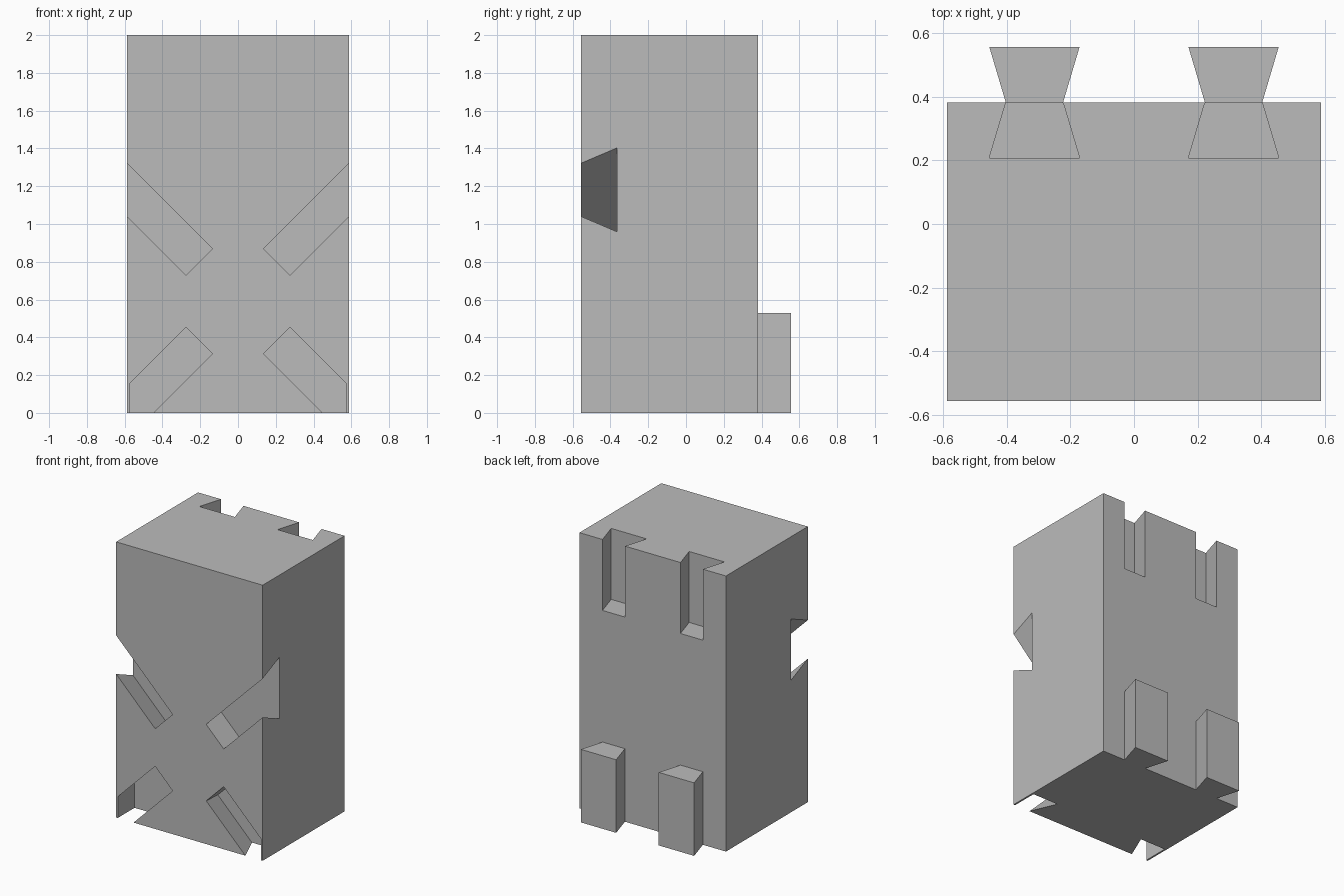
import bpy, bmesh
from mathutils import Vector

cube = bpy.data.objects.get("Cube")
if cube:
    bpy.data.objects.remove(cube, do_unlink=True)

grey = bpy.data.materials.new("plain_grey")
grey.use_nodes = True
grey.diffuse_color = (0.5, 0.5, 0.5, 1)
grey.node_tree.nodes["Principled BSDF"].inputs["Base Color"].default_value = (0.5, 0.5, 0.5, 1)

HALF_W, FRONT, BACK, HEIGHT = 0.588, -0.557, 0.382, 2.0
TAIL_END, SLOT_FLOOR = 0.557, 0.208


def prism(name, ring, sweep, clip_x=None):
    """Sweep a ring of points along a vector, optionally cut off at |x| = clip_x."""
    bm = bmesh.new()
    face = bm.faces.new([bm.verts.new(p) for p in ring])
    out = bmesh.ops.extrude_face_region(bm, geom=[face])
    verts = [g for g in out["geom"] if isinstance(g, bmesh.types.BMVert)]
    bmesh.ops.translate(bm, verts=verts, vec=sweep)
    if clip_x:
        cut = bmesh.ops.bisect_plane(bm, geom=bm.verts[:] + bm.edges[:] + bm.faces[:],
                                     plane_co=(clip_x, 0, 0), plane_no=(clip_x, 0, 0),
                                     clear_outer=True)
        edges = [g for g in cut["geom_cut"] if isinstance(g, bmesh.types.BMEdge)]
        bmesh.ops.contextual_create(bm, geom=edges)
    bmesh.ops.recalc_face_normals(bm, faces=bm.faces[:])
    mesh = bpy.data.meshes.new(name)
    bm.to_mesh(mesh)
    bm.free()
    mesh.materials.append(grey)
    obj = bpy.data.objects.new(name, mesh)
    bpy.context.collection.objects.link(obj)
    return obj


def apply_boolean(body, tool, operation):
    mod = body.modifiers.new(tool.name, "BOOLEAN")
    mod.operation, mod.solver, mod.object = operation, "EXACT", tool
    bpy.context.view_layer.objects.active = body
    bpy.ops.object.modifier_apply(modifier=mod.name)
    bpy.data.objects.remove(tool, do_unlink=True)


# Main block
block = prism("block", [(-HALF_W, FRONT, 0), (HALF_W, FRONT, 0),
                        (HALF_W, BACK, 0), (-HALF_W, BACK, 0)], (0, 0, HEIGHT))

for side, label in ((1, "left"), (-1, "right")):
    cx = side * 0.313
    # Dovetail tongue at the bottom of the back, with a stub inside the block
    plan = [(-0.09, BACK - 0.1), (0.09, BACK - 0.1), (0.09, BACK),
            (0.142, TAIL_END), (-0.142, TAIL_END), (-0.09, BACK)]
    tongue = prism(label + "_tongue", [(cx + x, y, 0) for x, y in plan], (0, 0, 0.53))
    apply_boolean(block, tongue, "UNION")

    # Matching socket at the top of the back
    plan = [(-0.142, SLOT_FLOOR), (0.142, SLOT_FLOOR), (0.06, BACK + 0.1), (-0.06, BACK + 0.1)]
    socket = prism(label + "_socket", [(cx + x, y, 1.485) for x, y in plan], (0, 0, 1))
    apply_boolean(block, socket, "DIFFERENCE")

    # Diagonal dovetail grooves in the front; the lower one stops at a thin side wall
    for up, z, clip in ((1, 0.798, None), (-1, 0.384, 0.575)):
        along = Vector((side, 0, up)).normalized()
        across = Vector((-up, 0, side)).normalized()
        start = Vector((side * 0.205, 0, z))
        section = [(-0.157, -0.365), (0.157, -0.365), (0.069, FRONT - 0.1), (-0.069, FRONT - 0.1)]
        ring = [start + across * u + Vector((0, y, 0)) for u, y in section]
        groove = prism(label + "_groove", ring, along * 1.0, side * clip if clip else None)
        apply_boolean(block, groove, "DIFFERENCE")

for poly in block.data.polygons:
    poly.use_smooth = False
